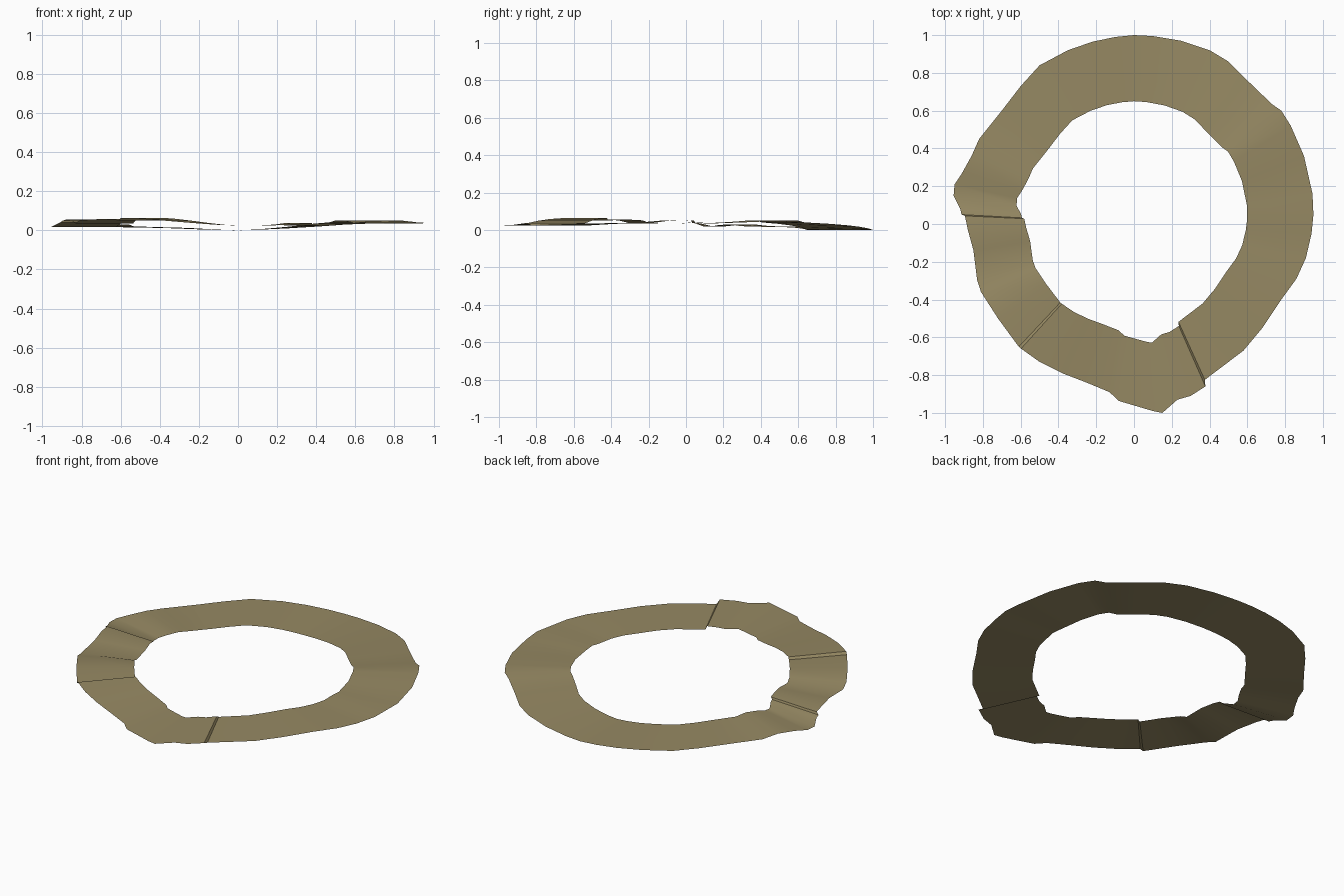
import bpy, bmesh, math

# Outer edge of the track loop, anticlockwise from the right side: x, y, height
OUTER = [
    (.95, .05, .041), (.945, .16, .036), (.90, .36, .043), (.83, .52, .051), (.78, .60, .050),
    (.73, .635, .041), (.60, .76, .034), (.50, .86, .026), (.40, .92, .019), (.25, .97, .010),
    (.10, .995, .003), (0, 1, 0), (-.10, .99, .002), (-.22, .965, .006), (-.35, .92, .011),
    (-.50, .84, .015), (-.60, .73, .016), (-.70, .60, .018), (-.82, .45, .021), (-.86, .36, .031),
    (-.91, .27, .027), (-.95, .21, .020), (-.955, .15, .018), (-.92, .08, .035), (-.913, .05, .039),
    (-.895, .043, .050), (-.88, -.03, .055), (-.85, -.14, .050), (-.83, -.30, .036), (-.81, -.36, .052),
    (-.72, -.50, .057), (-.61, -.65, .051), (-.598, -.66, .064), (-.50, -.73, .059), (-.38, -.79, .050),
    (-.25, -.84, .039), (-.13, -.89, .030), (-.08, -.937, .027), (.10, -.99, .024), (.15, -1, .025),
    (.23, -.93, .027), (.30, -.91, .030), (.378, -.86, .037), (.375, -.825, .025), (.58, -.67, .031),
    (.68, -.55, .035), (.78, -.40, .037), (.86, -.29, .037), (.91, -.18, .036), (.94, -.05, .034),
]

# Flat ribbon: the inner edge is the outer edge drawn in towards the centre
bm = bmesh.new()
rungs = []
for x, y, z in OUTER:
    k = 0.64 + 0.01 * (y - x)
    rungs.append((bm.verts.new((x, y, z)), bm.verts.new((x * k, y * k, z))))
for (o1, i1), (o2, i2) in zip(rungs, rungs[1:] + rungs[:1]):
    bm.faces.new((o1, o2, i2, i1))

mesh = bpy.data.meshes.new("track_loop")
bm.to_mesh(mesh)
bm.free()
track = bpy.data.objects.new("track_loop", mesh)
bpy.context.collection.objects.link(track)

# Dusty brown surface
mat = bpy.data.materials.new("dusty brown")
mat.diffuse_color = (0.305, 0.25, 0.125, 1)
mesh.materials.append(mat)

bpy.context.view_layer.objects.active = track
track.select_set(True)
bpy.ops.object.shade_smooth_by_angle(angle=math.radians(30))
